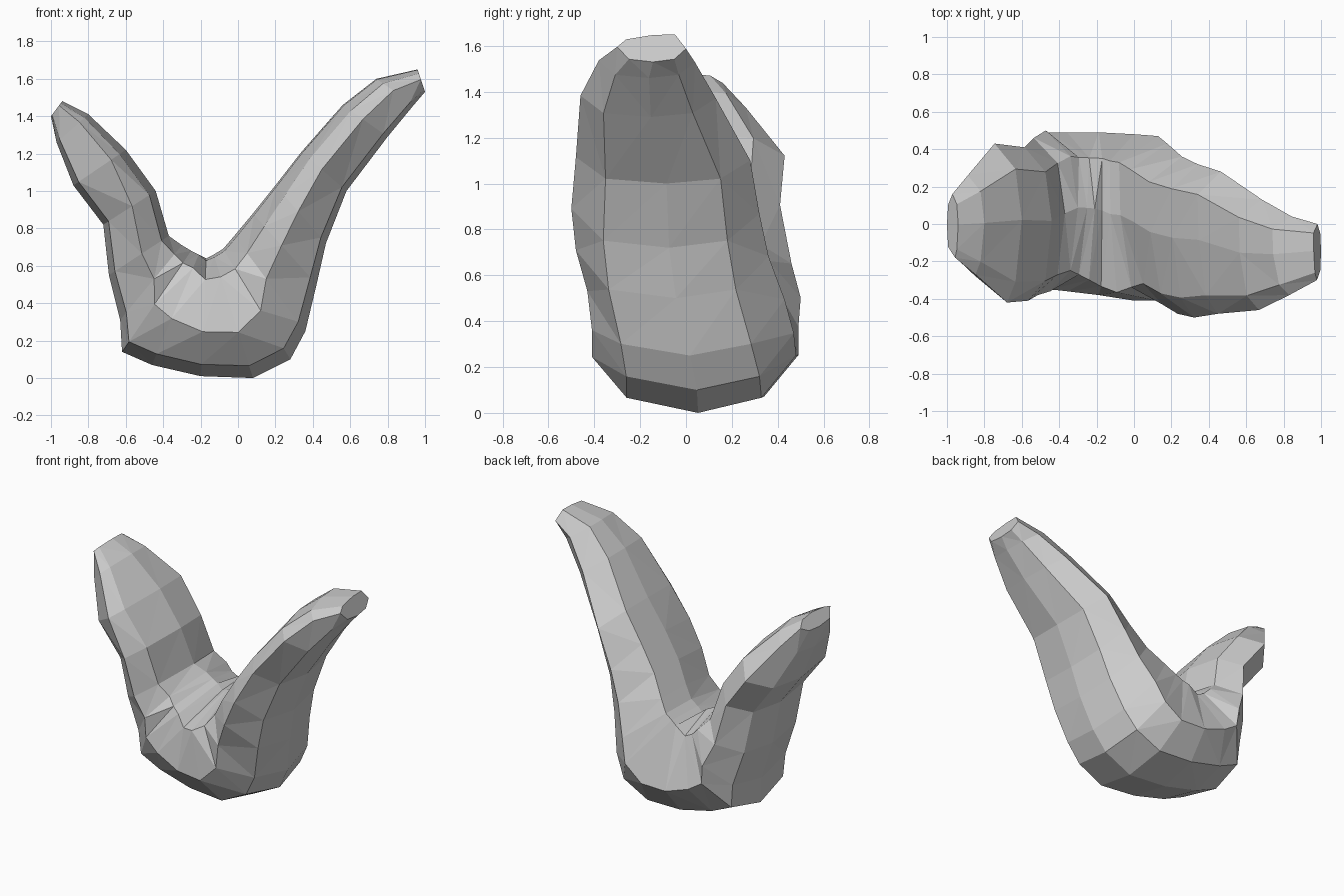
import bpy, bmesh

# Cross-sections swept from the left tip, round the base, to the right tip:
# outer x, outer z, inner x, inner z, front y, back y
SECTIONS = [
    (-1.00, 1.40, -0.94, 1.48, -0.18, 0.16),
    (-0.97, 1.26, -0.80, 1.41, -0.27, 0.26),
    (-0.88, 1.03, -0.60, 1.22, -0.42, 0.43),
    (-0.72, 0.82, -0.44, 1.00, -0.41, 0.41),
    (-0.69, 0.55, -0.37, 0.76, -0.38, 0.46),
    (-0.63, 0.31, -0.30, 0.71, -0.36, 0.50),
    (-0.62, 0.14, -0.25, 0.68, -0.35, 0.49),
    (-0.46, 0.07, -0.21, 0.66, -0.36, 0.49),
    (-0.20, 0.01, -0.17, 0.64, -0.38, 0.49),
    (0.08, 0.00, -0.13, 0.66, -0.41, 0.48),
    (0.28, 0.10, -0.08, 0.69, -0.41, 0.47),
    (0.36, 0.25, -0.02, 0.76, -0.43, 0.43),
    (0.42, 0.50, 0.08, 0.88, -0.48, 0.36),
    (0.47, 0.72, 0.20, 1.03, -0.50, 0.32),
    (0.58, 1.00, 0.34, 1.21, -0.48, 0.28),
    (0.80, 1.29, 0.56, 1.46, -0.46, 0.13),
    (0.94, 1.46, 0.74, 1.60, -0.38, 0.04),
    (1.00, 1.53, 0.96, 1.65, -0.30, 0.00),
]


# Faceted ring shape: (share of thickness from outside in, share of depth).
# The base is fuller, and the right lobe leans so its inner front is lower.
def ring_shape(ox, oz):
    w = max(0.0, 1 - oz / 0.25)
    ridge = 0.72 if ox < -0.8 else 0.55 - 0.18 * w
    front, mid, back = (0.82, 0.98, 1.0) if ox > -0.3 else (0.88, 1.0, 0.88)
    return [(0.10, 0.17), (0.0, 0.52), (0.10, 0.83), (0.48 - 0.1 * w, 1.0),
            (back, 0.84), (mid, 0.52), (front, 0.13 - 0.08 * w), (ridge, 0.0)]


def add_loft(name, sections):
    bm = bmesh.new()
    rings = []
    for ox, oz, ix, iz, front, back in sections:
        rings.append([bm.verts.new((ox + (ix - ox) * t,
                                    front + (back - front) * d,
                                    oz + (iz - oz) * t))
                      for t, d in ring_shape(ox, oz)])
    n = len(rings[0])
    for a, b in zip(rings, rings[1:]):
        for i in range(n):
            j = (i + 1) % n
            bm.faces.new((a[i], a[j], b[j], b[i]))
    bm.faces.new(rings[0])
    bm.faces.new(rings[-1])
    # Triangulate for the irregular faceted look
    bmesh.ops.triangulate(bm, faces=bm.faces[:])
    bmesh.ops.recalc_face_normals(bm, faces=bm.faces[:])
    mesh = bpy.data.meshes.new(name)
    bm.to_mesh(mesh)
    bm.free()
    obj = bpy.data.objects.new(name, mesh)
    bpy.context.collection.objects.link(obj)
    return obj


# Two-lobed body with a rounded base
add_loft("forked_body", SECTIONS)
